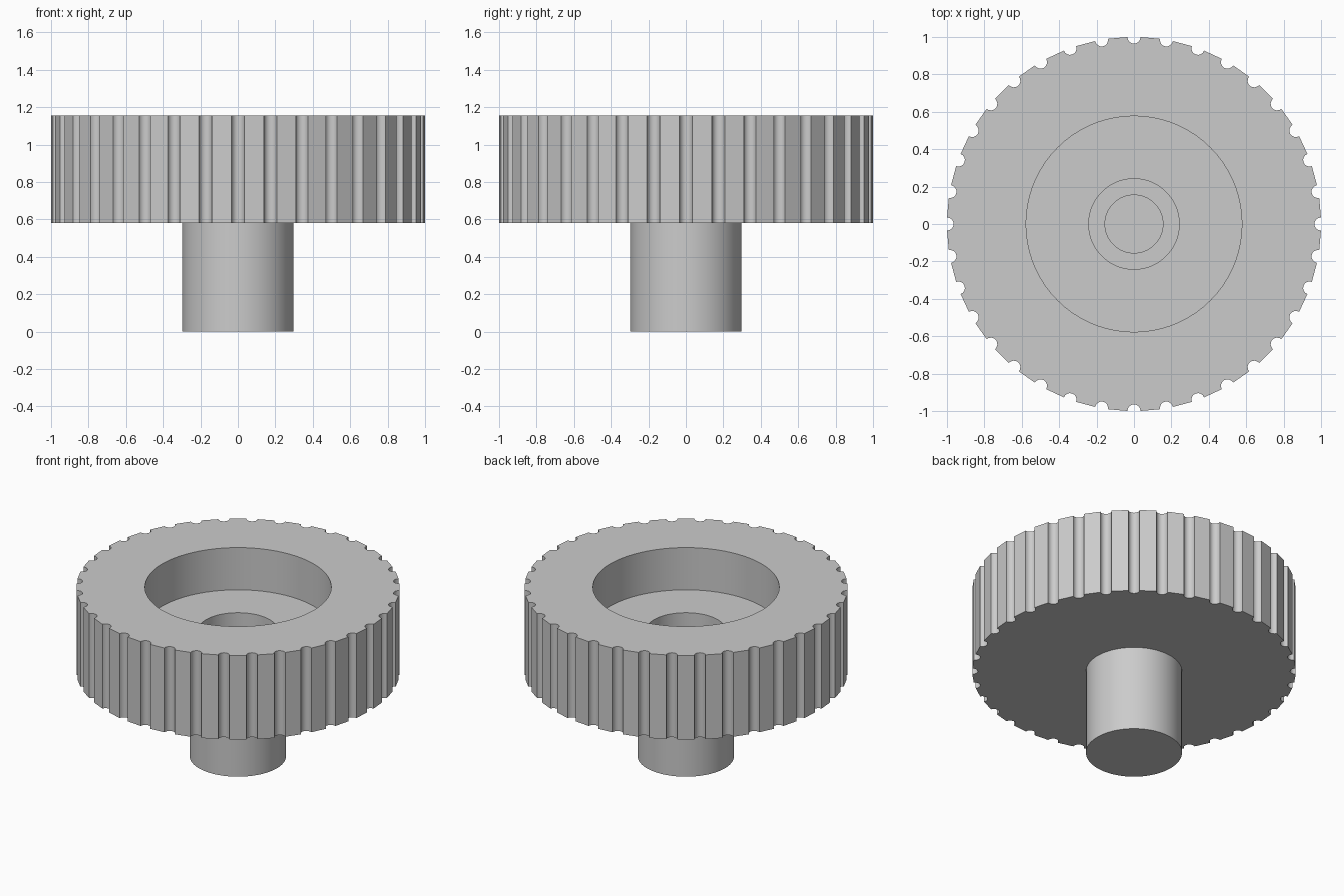
import bpy, bmesh
from math import sin, cos, pi, radians

cube = bpy.data.objects.get("Cube")
if cube:
    bpy.data.objects.remove(cube, do_unlink=True)

TOP, MID, FLOOR = 1.155, 0.58, 0.867
GROOVES, GROOVE_R = 36, 0.035
STEM_R, RECESS_R = 0.297, 0.577
SIDES = 72

grey = bpy.data.materials.new("machined grey")
grey.use_nodes = True
colour = (0.6, 0.6, 0.6, 1)
grey.diffuse_color = colour
grey.node_tree.nodes["Principled BSDF"].inputs["Base Color"].default_value = colour


def circle(r):
    return [(r * cos(2 * pi * i / SIDES), r * sin(2 * pi * i / SIDES)) for i in range(SIDES)]


def fluted_outline(steps=8):
    """Unit circle with evenly spaced half-round grooves and flat lands."""
    pts = []
    for g in range(GROOVES):
        a = 2 * pi * g / GROOVES
        for s in range(steps + 1):
            t = -pi / 2 + pi * s / steps
            u, v = 0.9994 - GROOVE_R * cos(t), GROOVE_R * sin(t)
            pts.append((u * cos(a) - v * sin(a), u * sin(a) + v * cos(a)))
    return pts


def ring(bm, pts, z):
    return [bm.verts.new((x, y, z)) for x, y in pts]


def wall(bm, a, b):
    n = len(a)
    for i in range(n):
        j = (i + 1) % n
        bm.faces.new((a[i], a[j], b[j], b[i]))


def annulus(bm, outer, inner):
    """Flat face between two loops of differing vertex counts."""
    edges = []
    for loop in (outer, inner):
        for i, v in enumerate(loop):
            w = loop[(i + 1) % len(loop)]
            edges.append(bm.edges.get((v, w)) or bm.edges.new((v, w)))
    bmesh.ops.triangle_fill(bm, edges=edges, use_beauty=True)


def finish(bm, name):
    bmesh.ops.recalc_face_normals(bm, faces=bm.faces[:])
    mesh = bpy.data.meshes.new(name)
    bm.to_mesh(mesh)
    bm.free()
    mesh.materials.append(grey)
    ob = bpy.data.objects.new(name, mesh)
    bpy.context.collection.objects.link(ob)
    bpy.ops.object.select_all(action="DESELECT")
    ob.select_set(True)
    bpy.context.view_layer.objects.active = ob
    bpy.ops.object.shade_smooth_by_angle(angle=radians(30))


# Whole knob as one closed skin: fluted grip, stepped recess and stem
bm = bmesh.new()
outline = fluted_outline()
grip_top, grip_bottom = ring(bm, outline, TOP), ring(bm, outline, MID)
wall(bm, grip_bottom, grip_top)

# Recess with counterbore and blind bore
steps = [(RECESS_R, TOP), (RECESS_R, FLOOR), (0.242, FLOOR),
         (0.242, MID), (0.155, MID), (0.155, 0.29)]
rings = [ring(bm, circle(r), z) for r, z in steps]
for upper, lower in zip(rings, rings[1:]):
    wall(bm, upper, lower)
bm.faces.new(rings[-1])
annulus(bm, grip_top, rings[0])

# Solid stem under the grip
stem_top, stem_bottom = ring(bm, circle(STEM_R), MID), ring(bm, circle(STEM_R), 0)
wall(bm, stem_top, stem_bottom)
bm.faces.new(stem_bottom)
annulus(bm, grip_bottom, stem_top)

finish(bm, "fluted_knob")
